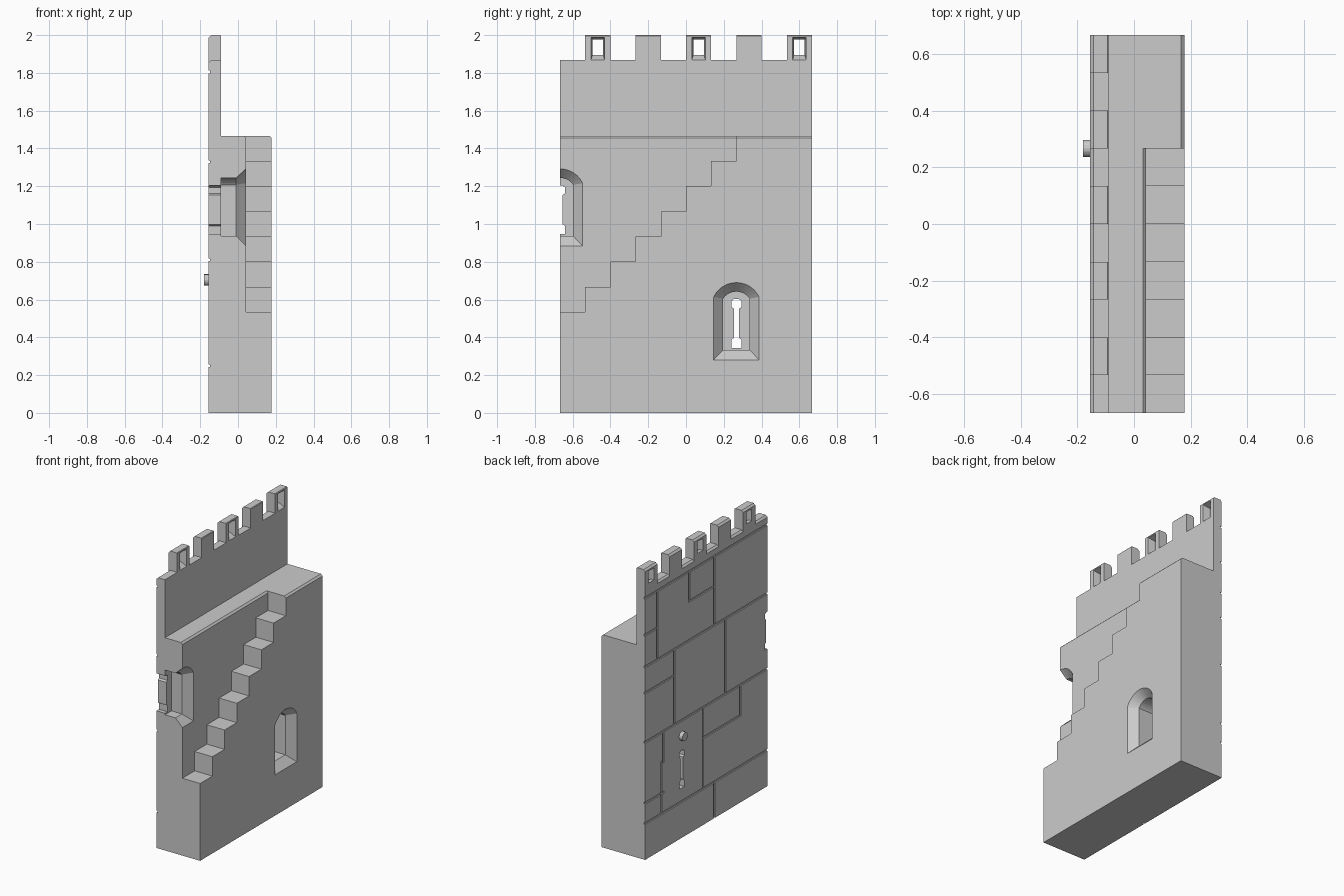
import bpy, bmesh
from math import asin, sin, cos, pi

if "Cube" in bpy.data.objects:
    bpy.data.objects.remove(bpy.data.objects["Cube"])

Y = 0.667            # half length of the wall
BACK, LEDGE, STAIR, FACE = -0.155, -0.09, 0.043, 0.178
S = 2 * Y / 10       # stair / battlement module
C = 0.012            # chamfer


def loft(name, sections):
    """Closed solid skinned through rings of equal point count."""
    bm = bmesh.new()
    rings = [[bm.verts.new(p) for p in s] for s in sections]
    n = len(rings[0])
    for a, b in zip(rings, rings[1:]):
        for i in range(n):
            bm.faces.new((a[i], a[(i + 1) % n], b[(i + 1) % n], b[i]))
    bm.faces.new(rings[0])
    bm.faces.new(rings[-1])
    bmesh.ops.recalc_face_normals(bm, faces=bm.faces)
    me = bpy.data.meshes.new(name)
    bm.to_mesh(me)
    bm.free()
    ob = bpy.data.objects.new(name, me)
    bpy.context.collection.objects.link(ob)
    return ob


def along_y(name, xz, y0, y1):
    return loft(name, [[(x, y, z) for x, z in xz] for y in (y0, y1)])


def at_x(x, yz):
    return [(x, y, z) for y, z in yz]


def along_x(name, yz, x0, x1):
    return loft(name, [at_x(x0, yz), at_x(x1, yz)])


def rect(y0, y1, z0, z1):
    return [(y0, z0), (y1, z0), (y1, z1), (y0, z1)]


def cut(cutter):
    cutter.hide_render = True
    bpy.context.view_layer.objects.active = wall
    m = wall.modifiers.new("cut", 'BOOLEAN')
    m.operation, m.solver, m.object = 'DIFFERENCE', 'EXACT', cutter
    bpy.ops.object.modifier_apply(modifier=m.name)
    bpy.data.objects.remove(cutter)


# wall with walkway and tall parapet
wall = along_y("castle_wall", [
    (BACK, 0), (FACE, 0), (FACE, 1.467 - C), (FACE - C, 1.467), (LEDGE, 1.467),
    (LEDGE, 2 - C / 3), (LEDGE - C / 3, 2), (BACK + C, 2), (BACK, 2 - C)], -Y, Y)

# battlement gaps, keeping the chamfer on the outer edge
for i in range(5):
    y1 = -4 * S + 2 * i * S
    y0 = y1 - S - (0.1 if i == 0 else 0)
    cut(along_y("gap", [(-0.3, 2.1), (-0.3, 1.867 - 2 * C), (BACK - C, 1.867 - 2 * C),
                        (BACK + C, 1.867), (0, 1.867), (0, 2.1)], y0, y1))

# staircase recess
steps = [(-Y - 0.1, 1.6), (-Y - 0.1, 4 * S)]
for i in range(7):
    y = -Y + (i + 1) * S
    steps += [(y, (4 + i) * S), (y, (5 + i) * S if i < 6 else 1.6)]
cut(along_x("stairs", steps, STAIR, 0.4))
cut(along_y("edge", [(STAIR - 2 * C, 1.467 + C), (STAIR + C, 1.467 - 2 * C),
                     (STAIR + C, 1.467 + C)], -Y - 0.1, 2 * S))


def arch(cy, cz, w, z0, r, n=12):
    """Window outline: straight jambs under a segmental arch."""
    a = asin(w / r)
    pts = [(cy - w, cz + z0), (cy + w, cz + z0)]
    for i in range(n + 1):
        t = a - 2 * a * i / n
        pts.append((cy + r * sin(t), cz + 0.557 + r * cos(t)))
    return pts


# splayed arrow-slit windows; the second is halved by the wall's end
for cy, cz, face in ((2 * S, 0, FACE), (-Y, 0.602, STAIR)):
    outer, inner = arch(cy, cz, 0.12, 0.281, 0.133), arch(cy, cz, 0.07, 0.334, 0.085)
    beyond = [(a + (a - c) * 0.3, b + (b - d) * 0.3) for (a, b), (c, d) in zip(outer, inner)]
    d = 0.053
    cut(loft("window", [at_x(face + 0.3 * d, beyond), at_x(face - d, inner),
                        at_x(LEDGE, inner)]))
    half = [(0.027, 0.344), (0.027, 0.388), (0.014, 0.396), (0.014, 0.552),
            (0.027, 0.56), (0.027, 0.592), (0.014, 0.602)]
    slit = [(cy + y, cz + z) for y, z in half] + [(cy - y, cz + z) for y, z in half[::-1]]
    cut(along_x("slit", slit, -0.3, -0.05))

# small splayed openings in alternate merlons
for cy in (-3.5 * S, 0.5 * S, 4.5 * S):
    small = rect(cy - 0.028, cy + 0.028, 1.895, 1.977)
    big = rect(cy - 0.036, cy + 0.036, 1.868, 1.989)
    cut(loft("loophole", [at_x(-0.3, small), at_x(-0.13, small), at_x(LEDGE + 0.002, big)]))

# masonry joints on the outer face: (y0, y1, z0, z1)
E = Y + 0.05
joints = [(-E, E, z, z) for z in (0.25, 0.81, 1.33, 1.805)]
joints += [(0.47, E, 0.39, 0.39), (-0.37, 0.035, 0.6, 0.6), (0.35, E, 1.15, 1.15),
           (0.535, E, 1.55, 1.55), (-0.087, 0.186, 1.6, 1.6)]
joints += [(y, y, a, b) for y, a, b in (
    (-0.087, -0.1, 0.25), (0.488, 0.25, 0.605), (0.47, 0.6, 0.81), (0.035, 0.25, 0.81),
    (-0.37, 0.6, 0.81), (0.35, 0.81, 1.33), (-0.207, 0.81, 1.33),
    (0.535, 1.33, 1.805), (-0.087, 1.33, 1.805), (0.186, 1.6, 1.805))]
g = 0.007
for y0, y1, z0, z1 in joints:
    cut(along_x("joint", rect(y0 - g, y1 + g, z0 - g, z1 + g), -0.3, BACK + 0.008))

# round peg on the outer face
ring = [(2 * S + 0.03 * cos(i * pi / 8), 0.704 + 0.03 * sin(i * pi / 8)) for i in range(16)]
along_x("peg", ring, -0.18, BACK + 0.005)
